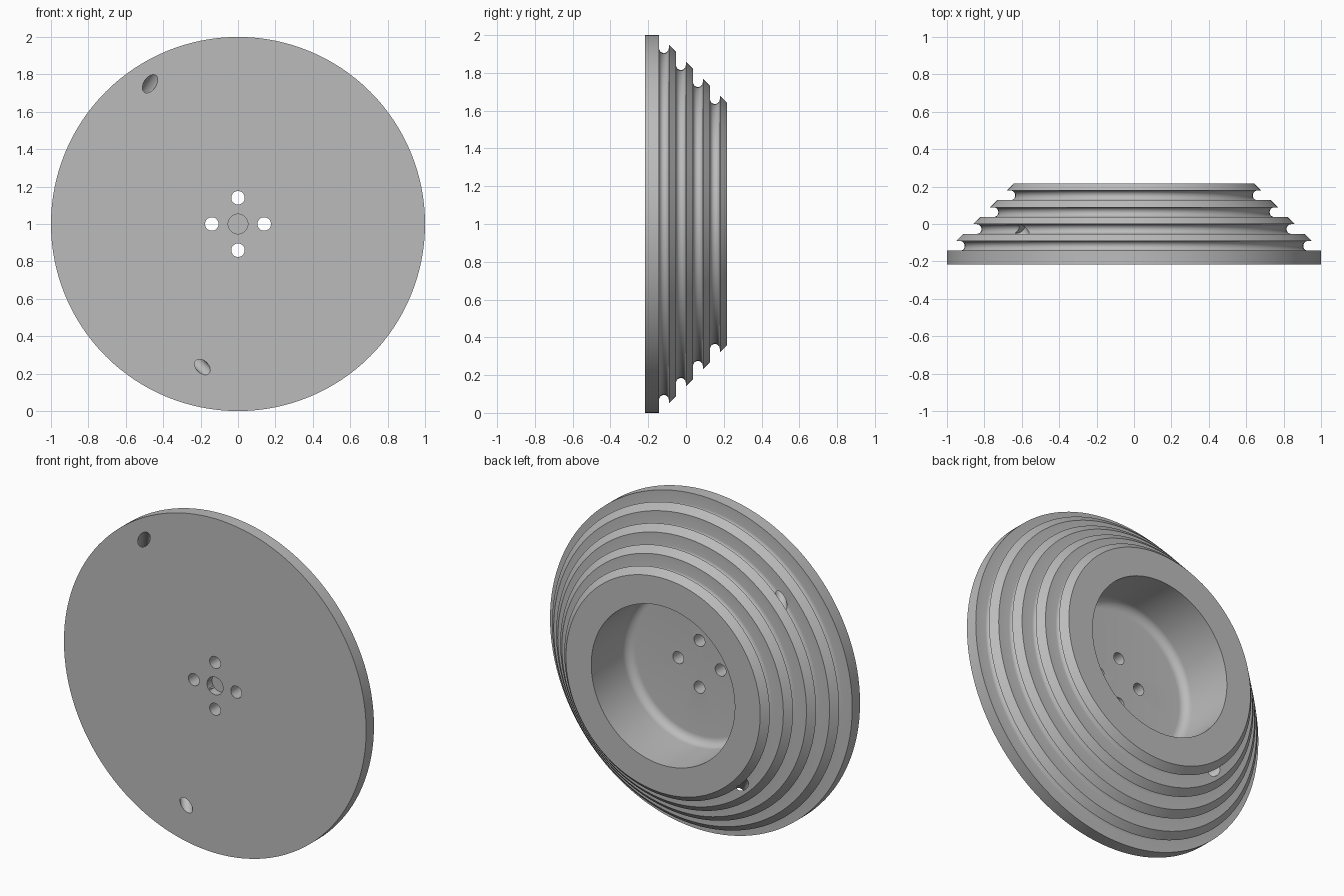
import bpy, bmesh, math
from mathutils import Vector, Matrix

default = bpy.data.objects.get("Cube")
if default:
    bpy.data.objects.remove(default, do_unlink=True)

HALF = 0.217      # half the thickness
PITCH = 0.09      # step from one groove to the next
GROOVE = 0.026    # groove radius
BORE, FLOOR, FILLET = 0.475, -0.127, 0.05

grey = bpy.data.materials.new("plain grey")
grey.use_nodes = True
grey.diffuse_color = (0.5, 0.5, 0.5, 1)
grey.node_tree.nodes["Principled BSDF"].inputs["Base Color"].default_value = grey.diffuse_color


def arc(r, y, radius, start, end, steps):
    """Points (radius from axis, depth) along a circular arc."""
    angles = [math.radians(start + (end - start) * i / steps) for i in range(steps + 1)]
    return [(r + radius * math.cos(a), y + radius * math.sin(a)) for a in angles]


def add_object(name, bm):
    mesh = bpy.data.meshes.new(name)
    bmesh.ops.recalc_face_normals(bm, faces=bm.faces)
    bm.to_mesh(mesh)
    bm.free()
    obj = bpy.data.objects.new(name, mesh)
    bpy.context.collection.objects.link(obj)
    return obj


# Half section: front face, flange, four rounded grooves with sloped ridges, bore
section = [(0, -HALF), (1, -HALF)]
ridge_r = 1.0
for i in range(4):
    y = -0.143 + PITCH * i
    bottom = 0.905 - PITCH * i
    section.append((ridge_r, y))
    section += arc(bottom + GROOVE, y + GROOVE, GROOVE, 270, 90, 10)
    tip = 0.95 - PITCH * i
    section.append((tip, y + 2 * GROOVE))
    ridge_r = tip - 0.037
section += [(ridge_r, HALF), (BORE, HALF)]
section += arc(BORE - FILLET, FLOOR + FILLET, FILLET, 0, -90, 8)
section.append((0, FLOOR))

# Turn the section about the depth axis
bm = bmesh.new()
verts = [bm.verts.new((r, y, 0)) for r, y in section]
edges = [bm.edges.new(pair) for pair in zip(verts, verts[1:])]
bmesh.ops.spin(bm, geom=verts + edges, cent=(0, 0, 0), axis=(0, 1, 0),
               angle=math.tau, steps=128, use_merge=True)
bmesh.ops.remove_doubles(bm, verts=bm.verts, dist=0.00005)
bmesh.ops.translate(bm, verts=bm.verts, vec=(0, 0, 1))
pulley = add_object("stepped_pulley", bm)
pulley.data.materials.append(grey)


def drill(start, end, radius):
    """Cut a round hole between two points given from the disc centre."""
    start, end = Vector(start), Vector(end)
    axis = end - start
    place = Matrix.Translation((start + end) / 2 + Vector((0, 0, 1)))
    turn = axis.to_track_quat('Z', 'Y').to_matrix().to_4x4()
    bm = bmesh.new()
    bmesh.ops.create_cone(bm, cap_ends=True, segments=32, radius1=radius, radius2=radius,
                          depth=axis.length, matrix=place @ turn)
    cutter = add_object("hole_cutter", bm)
    cutter.hide_render = True
    cutter.data.materials.append(grey)
    cut = pulley.modifiers.new("hole", 'BOOLEAN')
    cut.operation, cut.solver, cut.object = 'DIFFERENCE', 'EXACT', cutter
    bpy.ops.object.modifier_apply(modifier=cut.name)
    bpy.data.objects.remove(cutter, do_unlink=True)


bpy.ops.object.select_all(action='DESELECT')
pulley.select_set(True)
bpy.context.view_layer.objects.active = pulley

# Four bolt holes and a blind centre recess
for x, z in ((1, 0), (-1, 0), (0, 1), (0, -1)):
    drill((x * 0.14, -0.3, z * 0.14), (x * 0.14, 0, z * 0.14), 0.036)
drill((0, -0.3, 0), (0, -0.17, 0), 0.053)


# Slanted cord holes from the front face into the second and fourth grooves
def cord_hole(entry, exit_point):
    entry, exit_point = Vector(entry), Vector(exit_point)
    step = (exit_point - entry).normalized()
    drill(entry - step * 0.1, exit_point + step * 0.03, 0.033)


cord_hole((-0.47, -HALF, 0.75), (-0.6, -0.04, 0.555))
cord_hole((-0.19, -HALF, -0.765), (-0.47, 0.14, -0.49))

bpy.ops.object.shade_smooth_by_angle(angle=math.radians(30))
